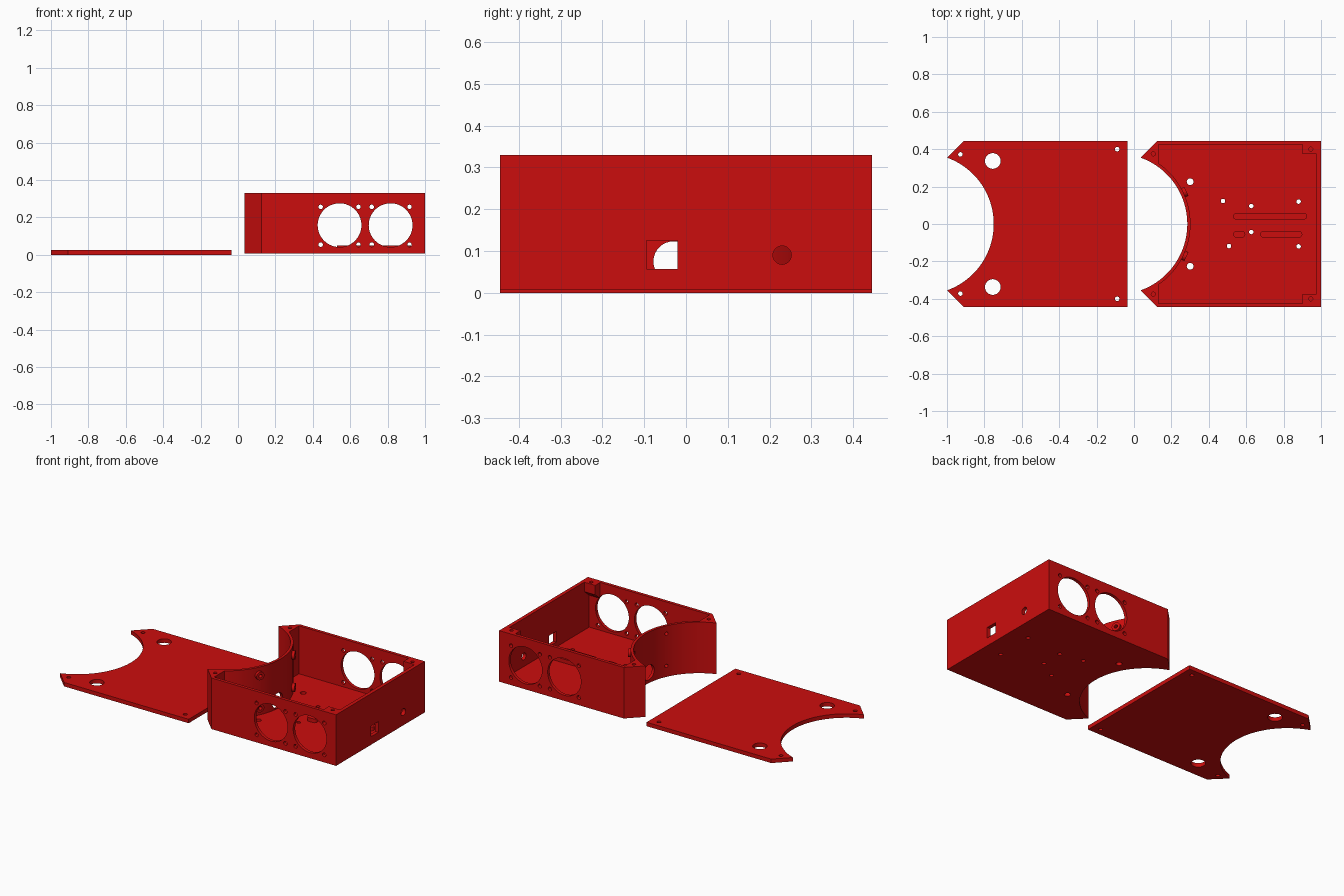
import bpy, bmesh
from math import sin, cos, atan2, acos, pi, asin
from mathutils import Matrix, Vector

if "Cube" in bpy.data.objects:
    bpy.data.objects.remove(bpy.data.objects["Cube"])

RED = (0.6, 0.004, 0.004, 1)
red = bpy.data.materials.new("red plastic")
red.use_nodes = True
red.diffuse_color = RED
red.node_tree.nodes["Principled BSDF"].inputs["Base Color"].default_value = RED

R = 0.377           # radius of the round bite in the left side
HALF = 0.445        # half depth of both parts
FLOOR, TOP = 0.026, 0.33


def make(name, bm):
    bmesh.ops.recalc_face_normals(bm, faces=bm.faces)
    mesh = bpy.data.meshes.new(name)
    bm.to_mesh(mesh)
    bm.free()
    mesh.materials.append(red)
    ob = bpy.data.objects.new(name, mesh)
    bpy.context.collection.objects.link(ob)
    return ob


def prism(name, outline, z0, z1):
    bm = bmesh.new()
    face = bm.faces.new([bm.verts.new((x, y, z0)) for x, y in outline])
    new = bmesh.ops.extrude_face_region(bm, geom=[face])["geom"]
    bmesh.ops.translate(bm, vec=(0, 0, z1 - z0),
                        verts=[v for v in new if isinstance(v, bmesh.types.BMVert)])
    return make(name, bm)


def box(bm, lo, hi):
    lo, hi = Vector(lo), Vector(hi)
    m = Matrix.Translation((lo + hi) / 2) @ Matrix.Diagonal((*(hi - lo), 1))
    return bmesh.ops.create_cube(bm, size=1, matrix=m)["verts"]


def cyl(bm, centre, r, length, axis=(0, 0, 1), segs=24):
    turn = Vector((0, 0, 1)).rotation_difference(Vector(axis)).to_matrix().to_4x4()
    bmesh.ops.create_cone(bm, cap_ends=True, segments=segs, radius1=r, radius2=r,
                          depth=length, matrix=Matrix.Translation(centre) @ turn)


def combine(ob, tool, operation):
    mod = ob.modifiers.new("cut", "BOOLEAN")
    mod.object, mod.operation, mod.solver = tool, operation, "EXACT"
    graph = bpy.context.evaluated_depsgraph_get()
    mesh = bpy.data.meshes.new_from_object(ob.evaluated_get(graph))
    ob.modifiers.clear()
    ob.data = mesh
    bpy.data.objects.remove(tool)


def arc(cx, r, a, n=48):
    return [(cx + r * cos(t), r * sin(t))
            for t in (-a + 2 * a * i / n for i in range(n + 1))]


def outline(x0, x1):
    """Rectangle with clipped left corners and a round bite."""
    bite = arc(x0 - 0.127, R, atan2(0.355, 0.127))
    return bite + [(x0 + 0.09, HALF), (x1, HALF), (x1, -HALF), (x0 + 0.09, -HALF)]


def smooth(ob):
    bpy.ops.object.select_all(action="DESELECT")
    ob.select_set(True)
    bpy.context.view_layer.objects.active = ob
    bpy.ops.object.shade_smooth_by_angle(angle=0.5)


# Lid plate with screw and cable holes
lid = prism("lid", outline(-1, -0.035), 0, 0.025)
holes = bmesh.new()
for s in (-1, 1):
    for x, y, r in ((-0.928, 0.372, 0.012), (-0.755, 0.337, 0.042), (-0.09, 0.4, 0.012)):
        cyl(holes, (x, s * y, 0), r, 0.2)
combine(lid, make("lid_holes", holes), "DIFFERENCE")
smooth(lid)

# Tray shell: outer block minus cavity
tray = prism("tray", outline(0.035, 1), 0.006, TOP)
CX, RI = 0.035 - 0.127, R + 0.017
cavity = arc(CX, RI, acos((0.131 - CX) / RI))
cavity += [(0.131, 0.425), (0.977, 0.425), (0.977, -0.425), (0.131, -0.425)]
combine(tray, prism("cavity", cavity, FLOOR, TOP + 0.1), "DIFFERENCE")

# Corner screw blocks with sloped undersides
blocks = bmesh.new()
for s in (-1, 1):
    y0, y1 = sorted((s * 0.375, s * 0.435))
    for v in box(blocks, (0.9, y0, 0.22), (0.99, y1, TOP)):
        if v.co.z < 0.3:
            v.co.z = 0.22 if abs(v.co.y) > 0.4 else 0.27
combine(tray, make("screw_blocks", blocks), "UNION")

# Screw bosses on the inside of the curved wall
SCREW = asin(0.16 / R)
spots = [(s * SCREW, z) for s in (-1, 1) for z in (0.075, 0.28)]
bosses = bmesh.new()
for a, z in spots:
    d = Vector((cos(a), sin(a), 0))
    cyl(bosses, Vector((CX, 0, z)) + d * (RI + 0.004), 0.026, 0.026, d)
combine(tray, make("wall_bosses", bosses), "UNION")

# All openings in the tray
cuts = bmesh.new()
for x in (0.543, 0.816):
    cyl(cuts, (x, 0, 0.158), 0.117, 1.2, (0, 1, 0), 64)
    for dx in (-0.101, 0.101):
        for dz in (-0.101, 0.101):
            cyl(cuts, (x + dx, 0, 0.155 + dz), 0.012, 1.2, (0, 1, 0), 16)
for a, z in spots:
    d = Vector((cos(a), sin(a), 0))
    cyl(cuts, Vector((CX, 0, z)) + d * R, 0.011, 0.12, d, 16)
combine(tray, make("fan_openings", cuts), "DIFFERENCE")

cuts = bmesh.new()
box(cuts, (0.95, -0.095, 0.057), (1.05, -0.02, 0.125))
cyl(cuts, (1, 0.23, 0.09), 0.022, 0.1, (1, 0, 0))
cyl(cuts, (0.28, -0.03, 0.075), 0.048, 0.12, (1, 0, 0), 32)
for s in (-1, 1):
    cyl(cuts, (0.3, s * 0.226, 0), 0.018, 0.09)
    cyl(cuts, (0.88, s * 0.12, 0), 0.012, 0.09)
    for x, y in ((0.103, 0.375), (0.945, 0.4)):
        cyl(cuts, (x, s * y, TOP), 0.011, 0.12)
for x, y in ((0.476, 0.123), (0.627, 0.096), (0.627, -0.043), (0.508, -0.118)):
    cyl(cuts, (x, y, 0), 0.012, 0.09)
combine(tray, make("tray_openings", cuts), "DIFFERENCE")
smooth(tray)

# Rounded support ridges on the floor
for name, x0, x1, y in (("long_ridge", 0.53, 0.925, 0.041),
                        ("short_ridge", 0.53, 0.595, -0.055),
                        ("medium_ridge", 0.675, 0.9, -0.055)):
    r = 0.018
    ends = [(x1 - r, -pi / 2), (x0 + r, pi / 2)]
    pts = [(cx + r * cos(a + pi * i / 10), y + r * sin(a + pi * i / 10))
           for cx, a in ends for i in range(11)]
    smooth(prism(name, pts, FLOOR - 0.005, 0.05))
